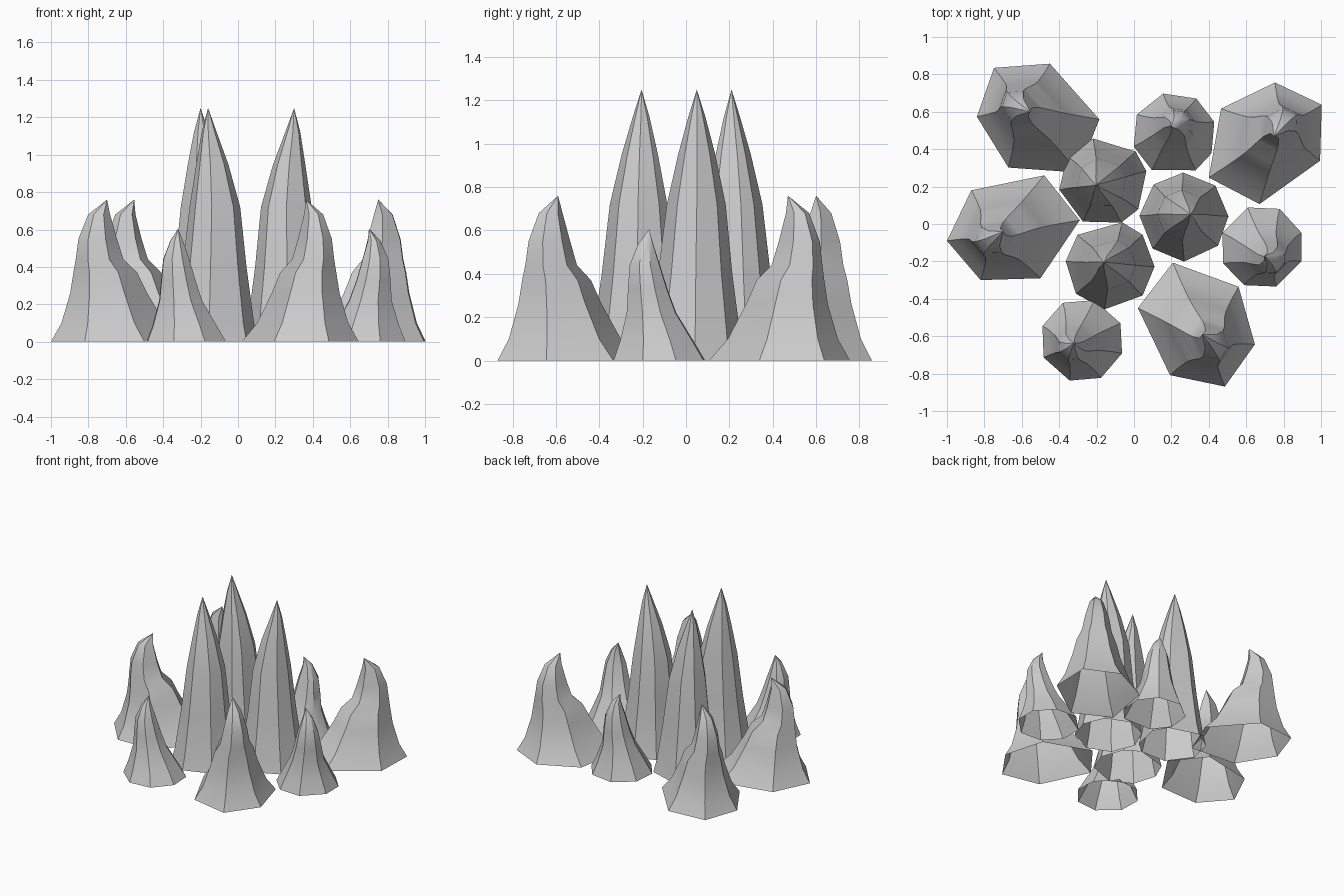
import bpy, bmesh
from math import cos, sin, radians
from mathutils import Vector, Matrix

if "Cube" in bpy.data.objects:
    bpy.data.objects.remove(bpy.data.objects["Cube"])

# ring profiles: (height, scale of base outline, drift base centre -> apex, lean amount)
TALL = [(0, 1, 0, 0), (.1, .9, .1, .1), (.4, .72, .4, .5), (.72, .57, .8, 1),
        (.95, .36, .95, .7), (1.12, .17, 1, .2)]
BROAD = [(0, 1, 0, 0), (.1, .78, .4, 0), (.26, .58, .75, .1), (.37, .48, .9, .3),
         (.44, .36, 1, .8), (.55, .29, 1, 1), (.68, .165, 1, .85)]
SMALL = [(0, 1, 0, 0), (.09, .8, .2, .1), (.22, .54, .6, .4), (.33, .43, .8, .8),
         (.44, .33, 1, 1), (.54, .16, 1, .8)]


def spike(name, outline, apex, lean, profile):
    """Open-bottomed rock spike: shrinking rings of the base outline up to a point."""
    pts = [Vector(p) for p in outline]
    mid = Vector(((min(p.x for p in pts) + max(p.x for p in pts)) / 2,
                  (min(p.y for p in pts) + max(p.y for p in pts)) / 2))
    top, lean = Vector(apex[:2]), Vector(lean)
    bm = bmesh.new()
    rings = []
    for z, s, t, k in profile:
        c = mid.lerp(top, t) + lean * k
        rings.append([bm.verts.new((*(c + (p - mid) * s), z)) for p in pts])
    tip = bm.verts.new(apex)
    n = len(pts)
    for i in range(n):
        j = (i + 1) % n
        for a, b in zip(rings, rings[1:]):
            bm.faces.new((a[i], a[j], b[j], b[i]))
        bm.faces.new((rings[-1][i], rings[-1][j], tip))
    bmesh.ops.recalc_face_normals(bm, faces=bm.faces)
    me = bpy.data.meshes.new(name)
    bm.to_mesh(me)
    bm.free()
    ob = bpy.data.objects.new(name, me)
    bpy.context.collection.objects.link(ob)
    bpy.context.view_layer.objects.active = ob
    ob.select_set(True)
    bpy.ops.object.shade_smooth_by_angle(angle=radians(35))
    ob.select_set(False)


def polygon(c, r, angles):
    return [(c[0] + r * cos(radians(a)), c[1] + r * sin(radians(a))) for a in angles]


# three tall spikes in the middle
for i, (c, apex, lean, ang) in enumerate([
        ((-.165, .225), (-.20, .21), (.02, .01), (-170, -117, -66, -38, 14, 43, 103, 144)),
        ((.267, .037), (.30, .05), (-.035, 0), (-135, -90, -40, 1, 45, 91, 133, 178)),
        ((-.128, -.22), (-.16, -.205), (.03, -.01), (-140, -97, -43, -2, 43, 74, 137, 175))]):
    spike(f"tall_spike_{i + 1}", polygon(c, .238, ang), (*apex, 1.25), lean, TALL)

# four broad hooked spikes: one outline turned around its apex
HEX = [(.22, .30), (.41, .06), (.20, -.25), (-.12, -.26), (-.30, -.05), (-.17, .22)]
for i, (apex, turn) in enumerate([((-.70, -.04), 0), ((.365, -.59), 104),
                                  ((-.555, .60), -60), ((.75, .47), -156)]):
    m = Matrix.Rotation(radians(turn), 2)
    base = [Vector(apex) + m @ Vector(p) for p in reversed(HEX)]
    spike(f"broad_spike_{i + 1}", base, (*apex, .76), m @ Vector((-.05, -.035)), BROAD)

# three small spikes
for i, (c, apex, lean, ang) in enumerate([
        ((.214, .48), (.20, .52), (.03, .02), (-122, -59, -27, 17, 58, 105, 152, -163)),
        ((.684, -.123), (.70, -.17), (.035, -.02), (-115, -70, -20, 20, 65, 110, 160, -157)),
        ((-.278, -.622), (-.32, -.635), (-.01, -.02), (-107, -63, -18, 24, 73, 117, 160, -156))]):
    spike(f"small_spike_{i + 1}", polygon(c, .225, ang), (*apex, .605), lean, SMALL)
